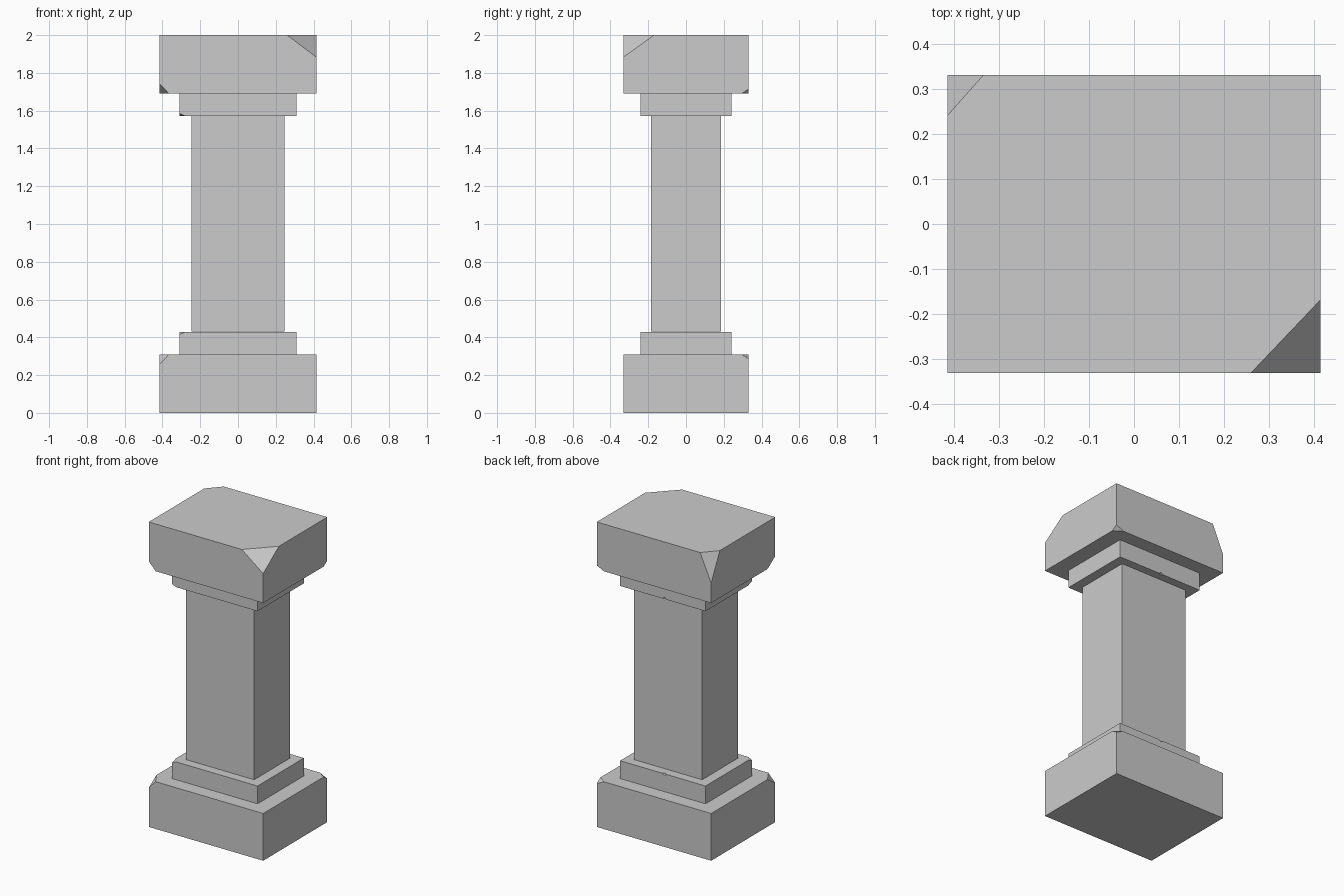
import bpy, bmesh
from mathutils import Vector

if "Cube" in bpy.data.objects:
    bpy.data.objects.remove(bpy.data.objects["Cube"])


def block(name, hx, hy, z0, z1, chips=()):
    """Box with chipped corners; chip = (sx, sy, top?, dx, dy, dz)."""
    bm = bmesh.new()
    bmesh.ops.create_cube(bm, size=1)
    for v in bm.verts:
        v.co = (v.co.x * 2 * hx, v.co.y * 2 * hy, z0 + (v.co.z + 0.5) * (z1 - z0))
    for sx, sy, top, dx, dy, dz in chips:
        sz = 1 if top else -1
        corner = Vector((sx * hx, sy * hy, z1 if top else z0))
        normal = Vector((sx / dx, sy / dy, sz / dz)).normalized()
        point = corner - Vector((sx * dx, 0, 0))
        res = bmesh.ops.bisect_plane(bm, geom=bm.verts[:] + bm.edges[:] + bm.faces[:],
                                     plane_co=point, plane_no=normal, clear_outer=True)
        cut = [e for e in res["geom_cut"] if isinstance(e, bmesh.types.BMEdge)]
        bmesh.ops.contextual_create(bm, geom=cut)
    bmesh.ops.recalc_face_normals(bm, faces=bm.faces[:])
    me = bpy.data.meshes.new(name)
    bm.to_mesh(me)
    bm.free()
    ob = bpy.data.objects.new(name, me)
    bpy.context.collection.objects.link(ob)
    return ob


def nick(target, name, loc):
    """Small chip knocked out of an edge."""
    bpy.ops.mesh.primitive_ico_sphere_add(subdivisions=1, radius=0.018, location=loc)
    cutter = bpy.context.object
    cutter.name = name
    cutter.hide_render = True
    cutter.hide_set(True)
    mod = target.modifiers.new("nick", 'BOOLEAN')
    mod.operation = 'DIFFERENCE'
    mod.solver = 'EXACT'
    mod.object = cutter


# Shaft
block("shaft", 0.247, 0.185, 0.43, 1.575)

# Base and capital halves mirror each other about z = 1
for part, low in (("base", True), ("capital", False)):
    def span(a, b):
        return (a, b) if low else (2 - b, 2 - a)

    # Slab: chips on the side facing the shaft, plus large ones on the very top
    chips = [(-1, -1, low, 0.05, 0.08, 0.053),
             (1, 1, low, 0.053, 0.038, 0.025)]
    if not low:
        chips += [(1, -1, True, 0.155, 0.163, 0.117),
                  (-1, 1, True, 0.08, 0.09, 0.18)]
    block(part + "_slab", 0.415, 0.332, *span(0, 0.31), chips)

    # Collar
    collar = block(part + "_collar", 0.31, 0.24, *span(0.31, 0.427),
                   [(-1, -1, low, 0.027, 0.04, 0.014)])
    nick(collar, part + "_nick_cutter", (-0.01, 0.245, 0.432 if low else 1.568))
